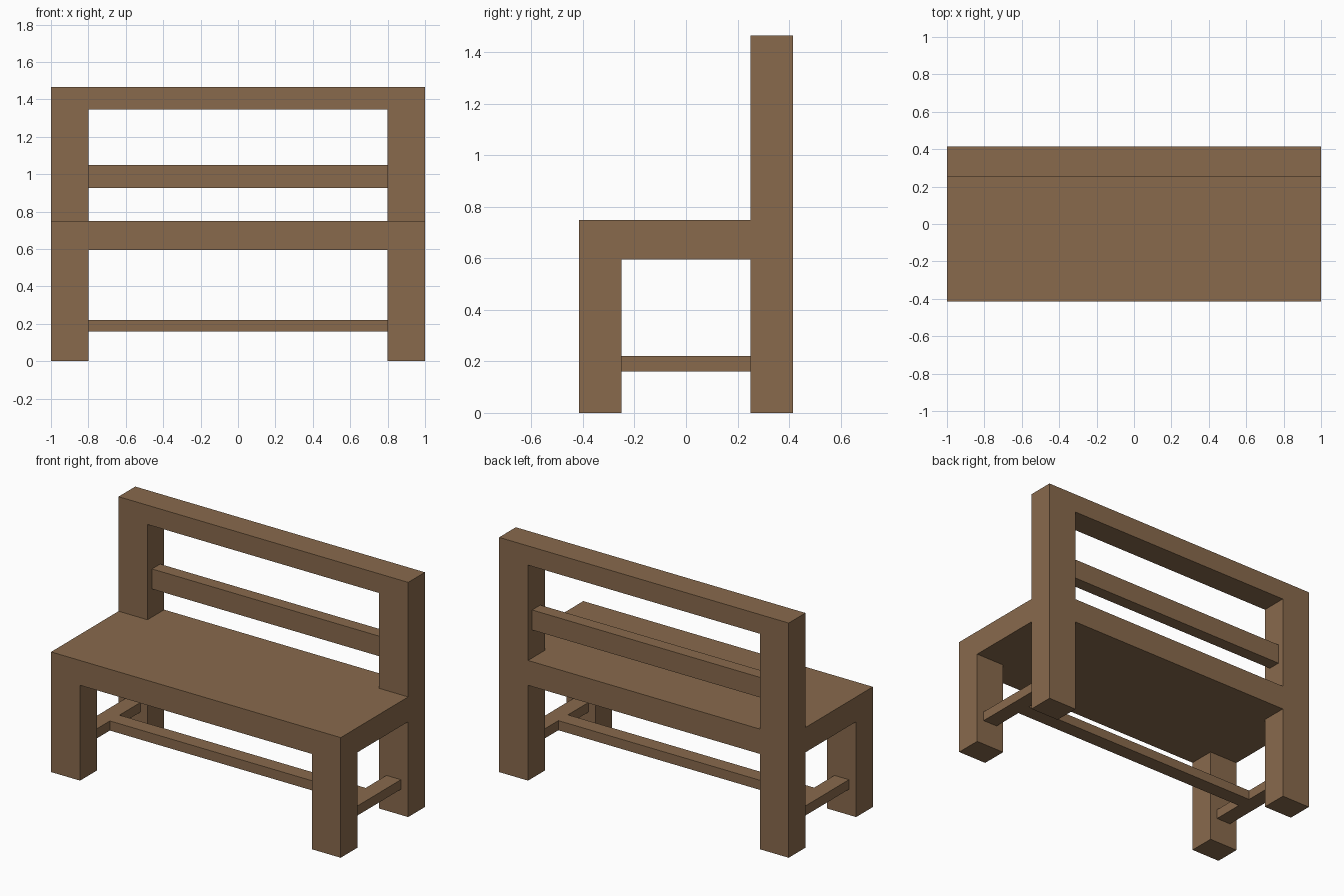
import bpy, bmesh, math

if "Cube" in bpy.data.objects:
    bpy.data.objects.remove(bpy.data.objects["Cube"])

wood = bpy.data.materials.new("brown_wood")
wood.diffuse_color = (0.25, 0.144, 0.073, 1)
wood.use_nodes = True
wood.node_tree.nodes["Principled BSDF"].inputs["Base Color"].default_value = wood.diffuse_color


def add_object(name, bm):
    bmesh.ops.recalc_face_normals(bm, faces=bm.faces)
    mesh = bpy.data.meshes.new(name)
    bm.to_mesh(mesh)
    bm.free()
    mesh.materials.append(wood)
    bpy.context.collection.objects.link(bpy.data.objects.new(name, mesh))


def add_cells(name, cuts, filled):
    """Outer skin of the filled cells of a box grid, as one welded solid."""
    bm = bmesh.new()
    corners = {}

    def vert(key):
        if key not in corners:
            corners[key] = bm.verts.new([cuts[a][key[a]] for a in range(3)])
        return corners[key]

    def solid(c):
        return all(0 <= c[a] < len(cuts[a]) - 1 for a in range(3)) and filled(*c)

    nx, ny, nz = (len(c) - 1 for c in cuts)
    for cell in [(i, j, k) for i in range(nx) for j in range(ny) for k in range(nz)]:
        if not solid(cell):
            continue
        for axis in range(3):
            for side in (0, 1):
                neighbour = list(cell)
                neighbour[axis] += 2 * side - 1
                if solid(neighbour):
                    continue
                u, v = (axis + 1) % 3, (axis + 2) % 3
                ring = []
                for du, dv in ((0, 0), (1, 0), (1, 1), (0, 1)):
                    key = list(cell)
                    key[axis] += side
                    key[u] += du
                    key[v] += dv
                    ring.append(vert(tuple(key)))
                bm.faces.new(ring if side else ring[::-1])
    add_object(name, bm)


def add_box(name, x, y, z):
    add_cells(name, (x, y, z), lambda i, j, k: True)


# Legs, seat and back frame as one solid
def frame(i, j, k):
    post = i != 1
    if k == 0:                      # four legs
        return post and j != 1
    if k == 1:                      # seat slab
        return True
    return j == 2 and (post or k == 3)   # back posts and top rail


add_cells("bench_frame",
          ([-1, -0.8, 0.8, 1],
           [-0.415, -0.25, 0.25, 0.415],
           [0, 0.595, 0.75, 1.345, 1.465]), frame)

# Middle rail of the backrest
add_box("back_rail", (-0.8, 0.8), (0.295, 0.375), (0.925, 1.05))

# H-shaped stretcher between the legs
for side, x in (("left", (-0.95, -0.85)), ("right", (0.85, 0.95))):
    add_box(side + "_stretcher", x, (-0.25, 0.25), (0.16, 0.22))
add_box("long_stretcher", (-0.85, 0.85), (-0.05, 0.045), (0.16, 0.22))
